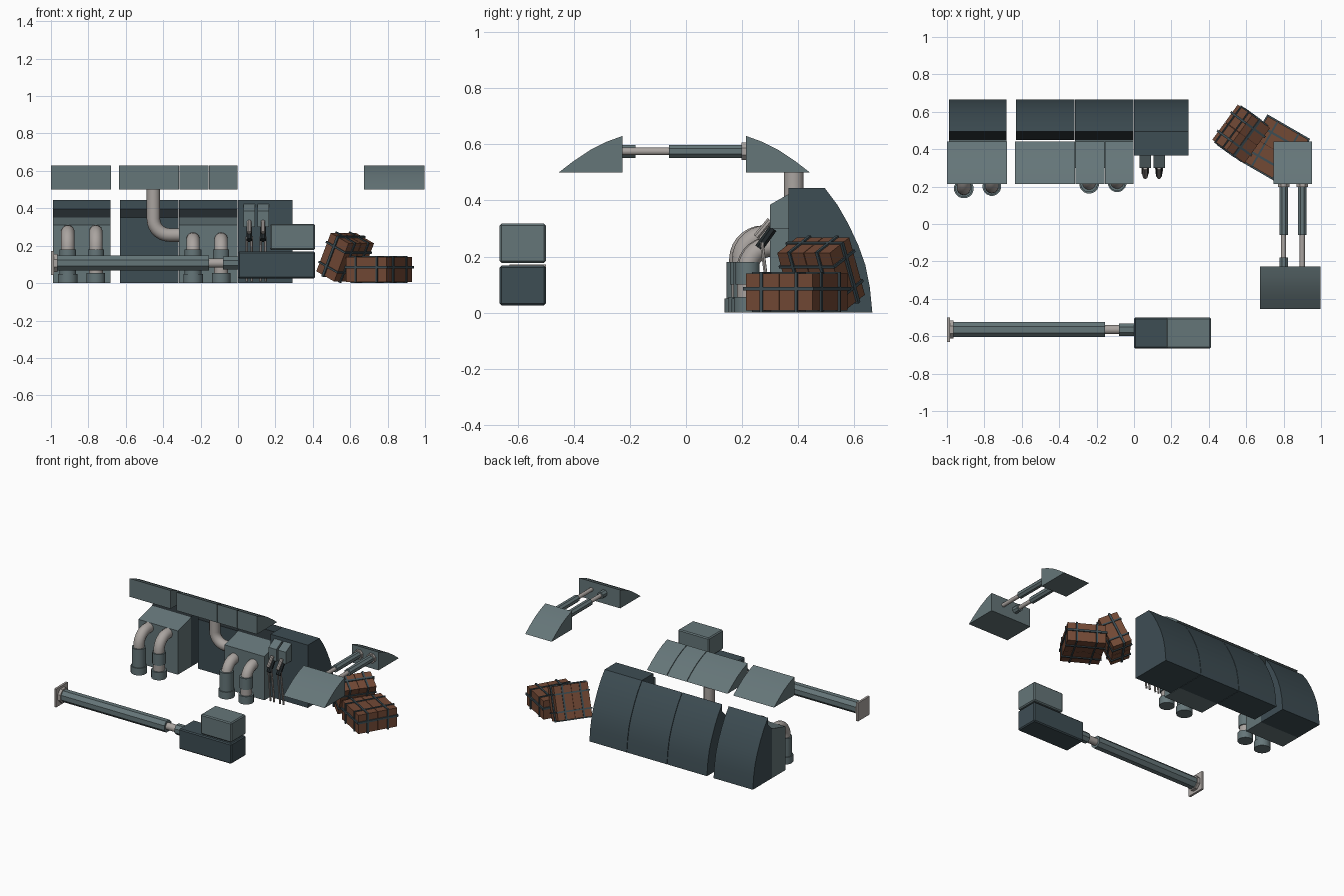
import bpy, bmesh, math
from mathutils import Vector, Matrix, Euler

cube = bpy.data.objects.get("Cube")
if cube:
    bpy.data.objects.remove(cube, do_unlink=True)


def material(name, rgb):
    m = bpy.data.materials.new(name)
    m.use_nodes = True
    m.diffuse_color = (*rgb, 1)
    m.node_tree.nodes["Principled BSDF"].inputs["Base Color"].default_value = (*rgb, 1)
    return m


SLATE = material("slate", (0.13, 0.18, 0.19))
DARK = material("dark slate", (0.048, 0.075, 0.088))
BLACK = material("charcoal", (0.016, 0.022, 0.025))
GREY = material("warm grey", (0.40, 0.37, 0.35))
WOOD = material("brown wood", (0.17, 0.067, 0.036))
SEAM = material("dark brown seam", (0.07, 0.028, 0.018))


def finish(name, bm, mats, bevel=0, smooth=False):
    bmesh.ops.recalc_face_normals(bm, faces=bm.faces)
    me = bpy.data.meshes.new(name)
    bm.to_mesh(me)
    bm.free()
    ob = bpy.data.objects.new(name, me)
    bpy.context.collection.objects.link(ob)
    for m in mats:
        me.materials.append(m)
    if bevel:
        mod = ob.modifiers.new("Bevel", 'BEVEL')
        mod.width, mod.segments = bevel, 1
    if smooth:
        bpy.ops.object.select_all(action='DESELECT')
        ob.select_set(True)
        bpy.context.view_layer.objects.active = ob
        bpy.ops.object.shade_smooth_by_angle(angle=math.radians(40))
    return ob


def box(name, lo, hi, mat, bevel=0, matrix=Matrix()):
    lo, hi = Vector(lo), Vector(hi)
    bm = bmesh.new()
    bmesh.ops.create_cube(bm, size=1)
    for v in bm.verts:
        v.co = matrix @ ((lo + hi) / 2 + v.co * (hi - lo))
    return finish(name, bm, [mat], bevel)


def prism(name, profile, x0, x1, mats, rule=None):
    """Extrude a (y, z) profile along x."""
    bm = bmesh.new()
    face = bm.faces.new([bm.verts.new((x0, y, z)) for y, z in profile])
    new = bmesh.ops.extrude_face_region(bm, geom=[face])["geom"]
    bmesh.ops.translate(bm, vec=(x1 - x0, 0, 0),
                        verts=[v for v in new if isinstance(v, bmesh.types.BMVert)])
    bmesh.ops.recalc_face_normals(bm, faces=bm.faces)
    for f in bm.faces:
        f.material_index = 1 if rule and rule(f) else 0
    return finish(name, bm, mats, smooth=True)


def cyl(name, a, b, r, mat, sides=16):
    a, b = Vector(a), Vector(b)
    bm = bmesh.new()
    rot = Vector((0, 0, 1)).rotation_difference(b - a).to_matrix().to_4x4()
    bmesh.ops.create_cone(bm, cap_ends=True, segments=sides, radius1=r, radius2=r,
                          depth=(b - a).length,
                          matrix=Matrix.Translation((a + b) / 2) @ rot
                          @ Matrix.Rotation(math.pi / sides, 4, 'Z'))
    return finish(name, bm, [mat], smooth=sides > 8)


def elbow(name, start, corner, end, bend, r, mat, sides=14, steps=7):
    """Pipe running start to end with a rounded corner."""
    s, c, e = Vector(start), Vector(corner), Vector(end)
    d0, d1 = (c - s).normalized(), (e - c).normalized()
    centre = c - d0 * bend + d1 * bend
    path = [s]
    for i in range(steps + 1):
        t = i / steps * math.pi / 2
        path.append(centre - d1 * bend * math.cos(t) + d0 * bend * math.sin(t))
    path.append(e)
    side = d0.cross(d1)
    bm = bmesh.new()
    rings = []
    for i, p in enumerate(path):
        t = min(max(i - 1, 0), steps) / steps * math.pi / 2
        out = (d0 * math.sin(t) - d1 * math.cos(t))
        rings.append([bm.verts.new(p + r * (out * math.cos(a) + side * math.sin(a)))
                      for a in (k * math.tau / sides for k in range(sides))])
    for p, q in zip(rings, rings[1:]):
        for k in range(sides):
            bm.faces.new((p[k - 1], p[k], q[k], q[k - 1]))
    bm.faces.new(rings[0])
    bm.faces.new(rings[-1])
    return finish(name, bm, [mat], smooth=True)


# Console row: curved backs, with a dark sloping strip under the top lip
back = [(0.495, 0.445), (0.54, 0.385), (0.58, 0.315), (0.615, 0.24),
        (0.64, 0.17), (0.656, 0.09), (0.665, 0)]
shell = [(0.45, 0), (0.45, 0.35), (0.495, 0.395)] + back


def strip(f):
    return f.normal.y < -0.2 and f.normal.z > 0.3


for name, x0, x1 in (("left_console", -0.99, -0.682), ("recess_console", -0.63, -0.319),
                     ("centre_console", -0.316, -0.003)):
    prism(name, shell, x0, x1, [DARK, BLACK], strip)
prism("end_console", [(0.365, 0), (0.365, 0.445)] + back, 0, 0.292, [DARK])

# Desk boxes in front of two consoles
desk = [(0.30, 0), (0.30, 0.31), (0.45, 0.35), (0.45, 0)]
for name, x0, x1 in (("left_desk", -0.99, -0.682), ("centre_desk", -0.316, -0.003)):
    prism(name, desk, x0, x1, [SLATE])

# Overhead canopies
canopy = [(0.215, 0.5), (0.215, 0.63), (0.27, 0.61), (0.33, 0.58), (0.39, 0.54), (0.442, 0.5)]
for i, (x0, x1) in enumerate(((-1, -0.68), (-0.635, -0.316), (-0.312, -0.159),
                              (-0.155, -0.003), (0.745, 0.952))):
    prism(f"canopy_{i + 1}", canopy, x0, x1, [SLATE])
prism("front_canopy", [(-y - 0.012, z) for y, z in canopy], 0.675, 0.997, [SLATE])

# Twin struts between the two canopies on the left
for i, x in enumerate((0.80, 0.90)):
    n = f"strut_{i + 1}"
    cyl(n + "_rod", (x, -0.23, 0.575), (x, 0.2, 0.575), 0.014, GREY, 10)
    cyl(n + "_sleeve", (x, -0.06, 0.575), (x, 0.2, 0.575), 0.025, SLATE, 8)
    cyl(n + "_flange", (x, 0.198, 0.575), (x, 0.217, 0.575), 0.034, GREY, 8)
cyl("strut_collar", (0.80, -0.23, 0.575), (0.80, -0.18, 0.575), 0.025, SLATE, 8)

# Pipes bending from the desks down into floor sockets
for i, (x, y, top, stepped) in enumerate(((-0.91, 0.19, 0.275, False), (-0.76, 0.20, 0.275, True),
                                          (-0.24, 0.215, 0.235, False), (-0.09, 0.22, 0.235, True))):
    n = f"pipe_{i + 1}"
    elbow(n, (x, 0.31, top), (x, y, top), (x, y, 0.1), 0.085, 0.036, GREY)
    if stepped:
        cyl(n + "_upper_socket", (x, y, 0.10), (x, y, 0.18), 0.044, SLATE)
        cyl(n + "_ring", (x, y, 0.04), (x, y, 0.10), 0.038, GREY)
        cyl(n + "_base", (x, y, 0), (x, y, 0.055), 0.05, SLATE)
    else:
        cyl(n + "_socket", (x, y, 0.045), (x, y, 0.18), 0.046, SLATE)
        cyl(n + "_base", (x, y, 0), (x, y, 0.05), 0.053, SLATE)
elbow("ceiling_pipe", (-0.452, 0.385, 0.51), (-0.452, 0.385, 0.257),
      (-0.31, 0.385, 0.257), 0.085, 0.036, GREY)

# Tool holders on the end console
holder = [(0.30, 0.30), (0.30, 0.385), (0.37, 0.425), (0.37, 0.30)]
for i, x in enumerate((0.06, 0.134)):
    n = f"tool_{i + 1}"
    prism(n + "_holder", holder, x - 0.031, x + 0.031, [SLATE])
    cyl(n + "_arm", (x, 0.31, 0.30), (x, 0.26, 0.23), 0.017, BLACK, 8)
    cyl(n + "_grip", (x, 0.30, 0.33), (x, 0.25, 0.27), 0.012, GREY, 8)
    for s in (-1, 1):
        cyl(n + "_prong", (x + s * 0.012, 0.27, 0.25), (x + s * 0.014, 0.30, 0.01), 0.007, GREY, 6)

# Floor ram: end plate, long sleeve, rod and collar
ram = Vector((0, -0.565, 0.107))


def along(x):
    return ram + Vector((x, 0, 0))


box("ram_end_plate", (-1, -0.63, 0.042), (-0.985, -0.5, 0.172), GREY)
cyl("ram_flange", along(-0.985), along(-0.965), 0.052, GREY, 8)
cyl("ram_sleeve", along(-0.967), along(-0.155), 0.043, SLATE, 8)
cyl("ram_rod", along(-0.16), along(-0.075), 0.025, GREY, 12)
cyl("ram_collar", along(-0.08), along(0.01), 0.037, SLATE, 8)
box("ram_lower_box", (0, -0.665, 0.025), (0.412, -0.5, 0.168), DARK, 0.007)
box("ram_upper_box", (0.172, -0.665, 0.177), (0.412, -0.5, 0.317), SLATE, 0.007)


# Strapped wooden crates
def crate(name, centre, angles, size):
    m = Matrix.Translation(centre) @ Euler([math.radians(a) for a in angles]).to_matrix().to_4x4()
    h = Vector(size) / 2

    def block(part, lo, hi, grow, mat, bevel=0):
        g = Vector((grow,) * 3)
        box(name + part, Vector(lo) - g, Vector(hi) + g, mat, bevel, m)

    block("_core", -h, h, -0.004, SEAM)
    count = 4
    w = h.y * 2 / count
    for k in range(count):
        y = -h.y + k * w
        block("_plank", (-h.x, y + 0.0015, -h.z), (h.x, y + w - 0.0015, h.z), 0, WOOD)
    for s in (-0.52, 0.52):
        block("_strap", (h.x * s, -h.y, -h.z), (h.x * s, h.y, h.z), 0.005, DARK)
        block("_cross_strap", (-h.x, h.y * s, -h.z), (h.x, h.y * s, h.z), 0.006, DARK)
    block("_belt", (-h.x, -h.y, 0.012), (h.x, h.y, 0.012), 0.007, DARK)


crate("flat_crate", (0.755, 0.395, 0.073), (0, 0, -30), (0.25, 0.276, 0.132))
crate("leaning_crate", (0.573, 0.482, 0.138), (0, -65, -36), (0.225, 0.235, 0.13))
